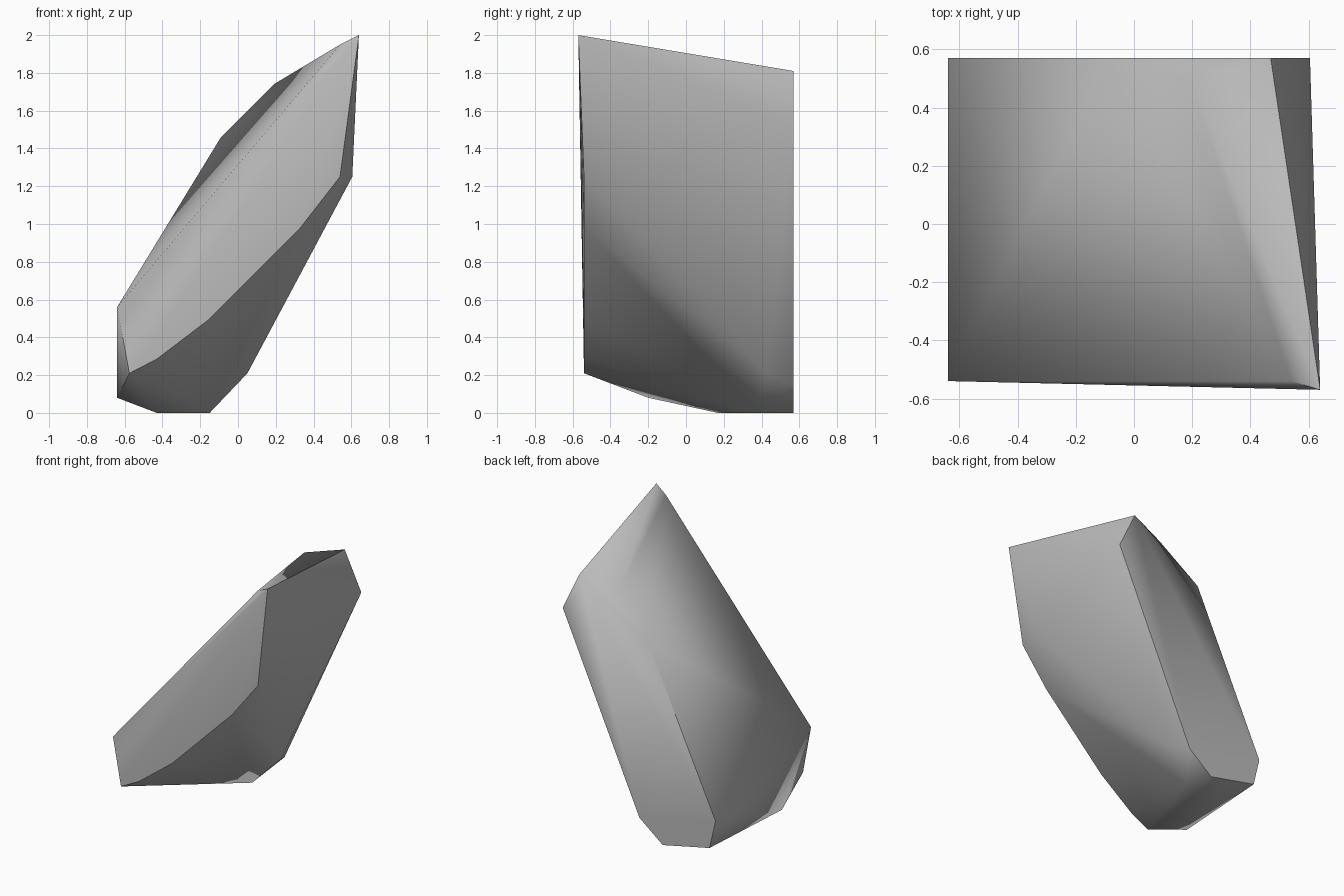
import bpy
import bmesh
import math

# Remove the default cube if it is present
old = bpy.data.objects.get("Cube")
if old is not None:
    bpy.data.objects.remove(old, do_unlink=True)


def make_material(name, value):
    """One flat grey used in the viewport and in renders."""
    mat = bpy.data.materials.new(name)
    mat.use_nodes = True
    colour = (value, value, value, 1.0)
    mat.diffuse_color = colour
    mat.node_tree.nodes["Principled BSDF"].inputs["Base Color"].default_value = colour
    return mat


def slice_points(outline, y):
    """Place an x-z outline on a plane across the stone."""
    return [(x, y, z) for x, z in outline]


FRONT, BACK = -0.54, 0.57

# Front cut: slanted slab outline
front_outline = [(-0.64, 0.56), (-0.575, 0.21), (-0.43, 0.285), (-0.16, 0.49),
                 (0.33, 0.98), (0.54, 1.25), (0.54, 1.95)]

# Back cut: flat face with a chipped lower corner
back_outline = [(-0.64, 0.29), (-0.59, 0.08), (-0.21, 0), (-0.02, 0.15),
                (0.605, 1.53), (0.47, 1.81), (-0.09, 1.46)]

# Free corners: peak, top chip, right shoulder, underside
corners = [(0.64, -0.57, 2), (0.19, 0.5, 1.74), (0.605, -0.33, 1.25),
           (0.05, 0.43, 0.21), (-0.15, 0.38, 0), (-0.43, 0.17, 0),
           (-0.64, -0.2, 0.08)]

# Wrap the corners in a convex faceted shell
bm = bmesh.new()
for point in slice_points(front_outline, FRONT) + slice_points(back_outline, BACK) + corners:
    bm.verts.new(point)
bmesh.ops.convex_hull(bm, input=bm.verts[:])
bmesh.ops.delete(bm, geom=[v for v in bm.verts if not v.link_faces], context="VERTS")
bmesh.ops.dissolve_limit(bm, angle_limit=math.radians(0.5),
                         verts=bm.verts[:], edges=bm.edges[:])
bmesh.ops.recalc_face_normals(bm, faces=bm.faces[:])

mesh = bpy.data.meshes.new("leaning_rock")
bm.to_mesh(mesh)
bm.free()
mesh.materials.append(make_material("stone_grey", 0.5))

rock = bpy.data.objects.new("leaning_rock", mesh)
bpy.context.collection.objects.link(rock)

# Soften the worn facets and keep the broken rims crisp
bpy.ops.object.select_all(action="DESELECT")
rock.select_set(True)
bpy.context.view_layer.objects.active = rock
bpy.ops.object.shade_smooth_by_angle(angle=math.radians(60))
